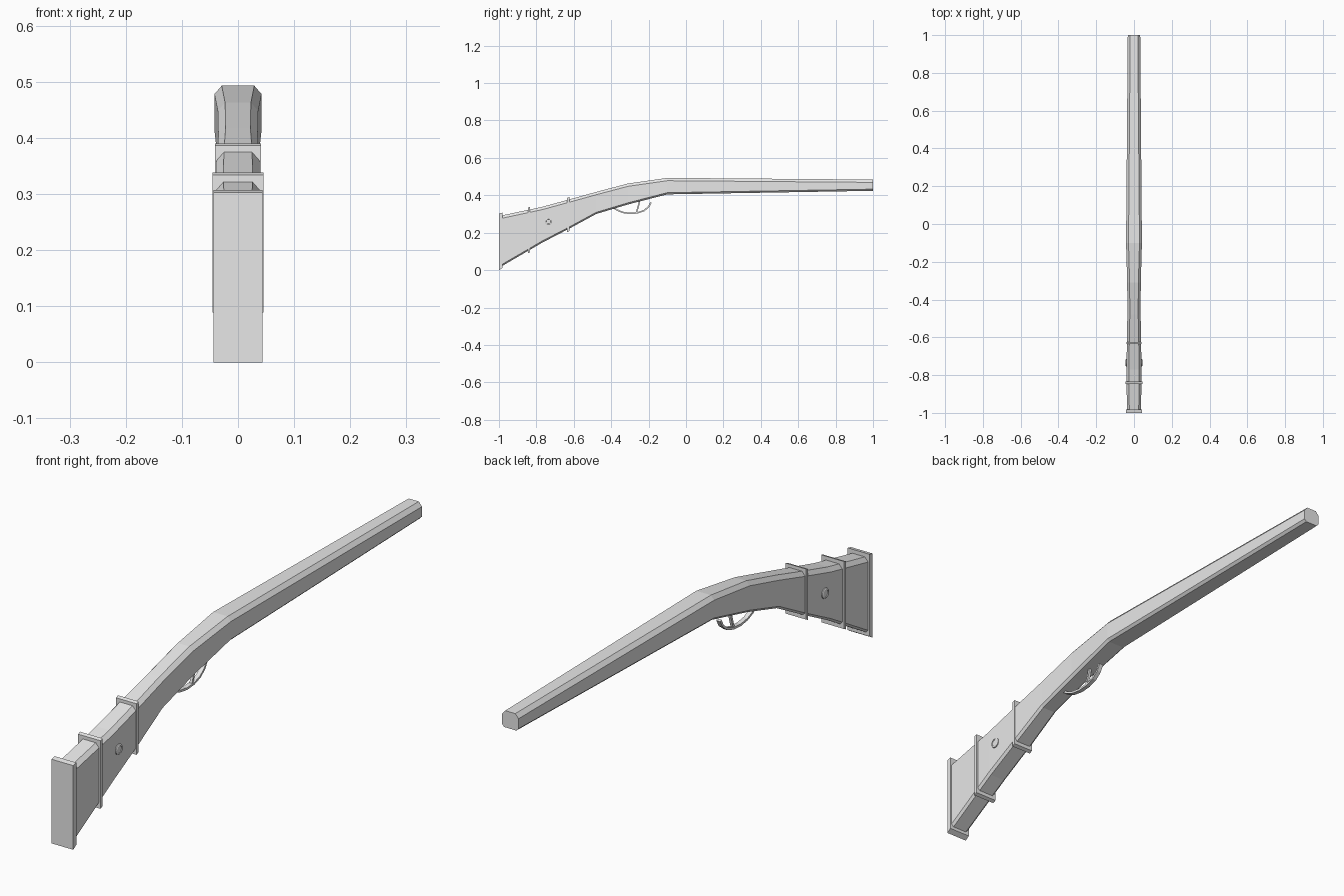
import bpy, bmesh, math

if "Cube" in bpy.data.objects:
    bpy.data.objects.remove(bpy.data.objects["Cube"])

steel = bpy.data.materials.new("plain_grey")
steel.diffuse_color = (0.8, 0.8, 0.8, 1)
steel.use_nodes = True
steel.node_tree.nodes["Principled BSDF"].inputs["Base Color"].default_value = steel.diffuse_color


def finish(name, bm):
    bmesh.ops.recalc_face_normals(bm, faces=bm.faces)
    mesh = bpy.data.meshes.new(name)
    bm.to_mesh(mesh)
    bm.free()
    mesh.materials.append(steel)
    obj = bpy.data.objects.new(name, mesh)
    bpy.context.collection.objects.link(obj)
    return obj


def loft(name, loops, closed=False):
    """Skin a list of equal-length point loops."""
    bm = bmesh.new()
    rings = [[bm.verts.new(p) for p in loop] for loop in loops]
    n = len(rings[0])
    pairs = list(zip(rings, rings[1:]))
    if closed:
        pairs.append((rings[-1], rings[0]))
    else:
        bm.faces.new(rings[0])
        bm.faces.new(rings[-1])
    for a, b in pairs:
        for i in range(n):
            j = (i + 1) % n
            bm.faces.new((a[i], a[j], b[j], b[i]))
    return finish(name, bm)


def section(y, bottom, top, w):
    """Rectangle with large top chamfers and small bottom chamfers."""
    c, h, d = 0.013, 0.015, 0.009
    half = [(w - c, top), (w, top - h), (w, bottom + d), (w - d, bottom)]
    return ([(x, y, z) for x, z in half] +
            [(-x, y, z) for x, z in reversed(half)])


def rect(y, bottom, top, w):
    return [(-w, y, bottom), (w, y, bottom), (w, y, top), (-w, y, top)]


# Stock, grip and barrel as one tapering body: y, bottom, top, half width
stations = [(-0.99, 0.018, 0.291, 0.038), (-0.77, 0.146, 0.338, 0.039),
            (-0.62, 0.224, 0.379, 0.038), (-0.48, 0.300, 0.418, 0.035),
            (-0.31, 0.351, 0.463, 0.036), (-0.10, 0.405, 0.493, 0.042),
            (1.00, 0.424, 0.484, 0.033)]
loft("body", [section(*s) for s in stations])

# Butt plate, lower edge following the slope of the stock
loft("butt_plate", [rect(-1.0, 0.0, 0.303, 0.0435),
                    rect(-0.982, 0.011, 0.307, 0.0435)])

# Bands around the stock
for name, y, bottom, top, w in (("rear_band", -0.84, 0.092, 0.336, 0.045),
                                ("front_band", -0.63, 0.205, 0.388, 0.041)):
    t = 0.006
    loft(name, [rect(y - t, bottom - 0.003, top - 0.002, w),
                rect(y + t, bottom + 0.003, top + 0.002, w)])

# Round studs with a raised rim on both sides
profile = [(0.019, 0.036), (0.019, 0.042), (0.016, 0.044), (0.013, 0.044),
           (0.012, 0.042)]
for side, label in ((1, "right_stud"), (-1, "left_stud")):
    loft(label, [[(side * x, -0.735 + r * math.cos(k * math.pi / 8),
                   0.26 + r * math.sin(k * math.pi / 8)) for k in range(16)]
                 for r, x in profile])


def strip(name, path, w, t):
    """Flat bar following a path of (y, z) points."""
    loops = []
    for i, (y, z) in enumerate(path):
        a, b = path[max(i - 1, 0)], path[min(i + 1, len(path) - 1)]
        dy, dz = b[0] - a[0], b[1] - a[1]
        m = math.hypot(dy, dz)
        ny, nz = -dz / m * t, dy / m * t
        loops.append([(-w, y + ny, z + nz), (w, y + ny, z + nz),
                      (w, y - ny, z - nz), (-w, y - ny, z - nz)])
    return loft(name, loops)


# Trigger guard and trigger
strip("trigger_guard", [(-0.395, 0.338), (-0.37, 0.322), (-0.34, 0.309),
                        (-0.30, 0.303), (-0.26, 0.306), (-0.225, 0.318),
                        (-0.20, 0.338), (-0.187, 0.362)], 0.008, 0.004)
strip("trigger", [(-0.247, 0.385), (-0.252, 0.352), (-0.26, 0.325),
                  (-0.266, 0.306)], 0.005, 0.004)
